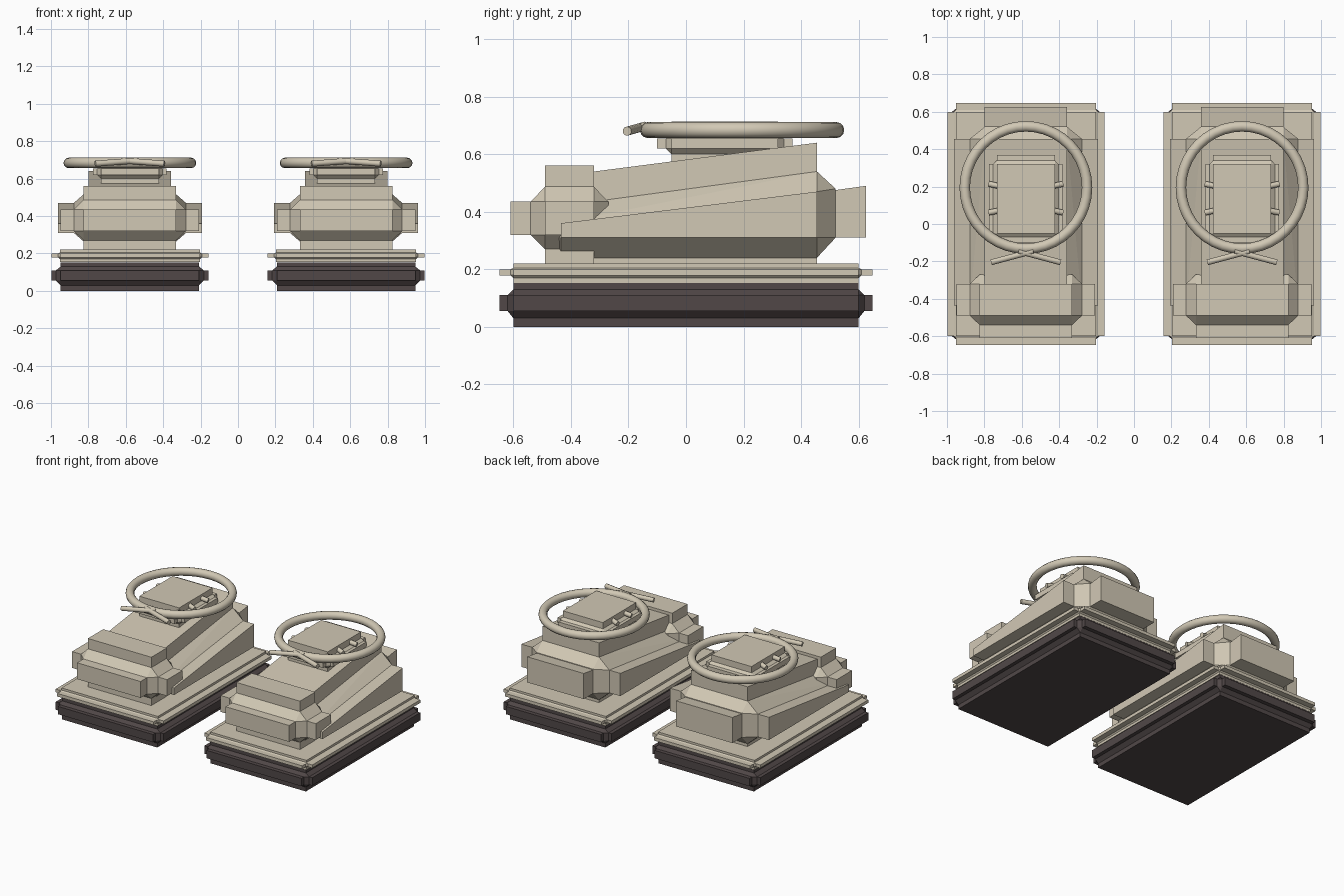
import bpy, bmesh, math
from mathutils import Vector, Matrix

if "Cube" in bpy.data.objects:
    bpy.data.objects.remove(bpy.data.objects["Cube"])


def mat(name, col):
    m = bpy.data.materials.new(name)
    m.diffuse_color = (*col, 1)
    m.use_nodes = True
    m.node_tree.nodes["Principled BSDF"].inputs["Base Color"].default_value = m.diffuse_color
    return m


BEIGE = mat("beige", (0.64, 0.58, 0.46))
DARK = mat("dark_brown", (0.082, 0.064, 0.064))


def wedge(hx, y0, y1, z0, top0, top1=None):
    """Corners of a box whose top may slope from front to back."""
    top1 = top0 if top1 is None else top1
    return [Vector((s * hx, y, z)) for s in (-1, 1)
            for y, t in ((y0, top0), (y1, top1)) for z in (z0, t)]


def add_hull(bm, pts):
    """Adds the convex hull of the points as a closed solid."""
    tmp = bmesh.new()
    for p in pts:
        tmp.verts.new(p)
    res = bmesh.ops.convex_hull(tmp, input=tmp.verts)
    bad = [g for g in res["geom_interior"] + res["geom_unused"]
           if isinstance(g, bmesh.types.BMVert)]
    bmesh.ops.delete(tmp, geom=list(set(bad)), context='VERTS')
    bmesh.ops.dissolve_limit(tmp, angle_limit=0.02, verts=tmp.verts, edges=tmp.edges)
    bmesh.ops.recalc_face_normals(tmp, faces=tmp.faces)
    me = bpy.data.meshes.new("tmp")
    tmp.to_mesh(me)
    tmp.free()
    bm.from_mesh(me)
    bpy.data.meshes.remove(me)


def add_rod(bm, a, b, r, n=10):
    a, b = Vector(a), Vector(b)
    d = b - a
    m = Matrix.Translation((a + b) / 2) @ d.to_track_quat('Z', 'Y').to_matrix().to_4x4()
    bmesh.ops.create_cone(bm, cap_ends=True, segments=n, radius1=r, radius2=r,
                          depth=d.length, matrix=m)


def finish(bm, name, material, smooth=False):
    """Makes a left and a right copy of the part."""
    me = bpy.data.meshes.new(name)
    for f in bm.faces:
        f.smooth = smooth
    bm.to_mesh(me)
    bm.free()
    me.materials.append(material)
    for side, x in (("left", -0.578), ("right", 0.578)):
        ob = bpy.data.objects.new(f"{side}_{name}", me)
        ob.location.x = x
        bpy.context.collection.objects.link(ob)
        if smooth and side == "left":
            bpy.ops.object.select_all(action='DESELECT')
            ob.select_set(True)
            bpy.context.view_layer.objects.active = ob
            bpy.ops.object.shade_smooth_by_angle(angle=math.radians(40))


def block(name, material, chamfered, boxes):
    """A chamfered core with box extensions growing from its faces."""
    bm = bmesh.new()
    add_hull(bm, sum((wedge(*w) for w in chamfered), []))
    for w in boxes:
        add_hull(bm, wedge(*w))
    finish(bm, name, material)


# Sole with a raised rim on each side
block("sole", DARK,
      [(0.395, -0.6, 0.6, 0.055, 0.11), (0.37, -0.62, 0.62, 0.055, 0.11),
       (0.37, -0.6, 0.6, 0.03, 0.13)],
      [(0.37, -0.6, 0.6, 0, 0.152), (0.42, -0.6, 0.6, 0.055, 0.11),
       (0.37, -0.648, 0.648, 0.055, 0.11)])

# Welt plate above the sole
block("welt", BEIGE,
      [(0.385, -0.6, 0.6, 0.18, 0.2), (0.375, -0.61, 0.61, 0.18, 0.2),
       (0.375, -0.6, 0.6, 0.17, 0.205)],
      [(0.375, -0.6, 0.6, 0.153, 0.22), (0.42, -0.6, 0.6, 0.178, 0.2),
       (0.375, -0.648, 0.648, 0.178, 0.2)])

# Toe cap
block("toe", BEIGE,
      [(0.30, -0.49, -0.32, 0.32, 0.435), (0.247, -0.54, -0.27, 0.32, 0.435),
       (0.247, -0.49, -0.32, 0.27, 0.487)],
      [(0.247, -0.49, -0.32, 0.215, 0.56), (0.37, -0.49, -0.32, 0.32, 0.435),
       (0.247, -0.61, -0.4, 0.32, 0.435)])

# Sloping upper and heel
block("upper", BEIGE,
      [(0.30, -0.435, 0.455, 0.31, 0.36, 0.47), (0.22, -0.48, 0.52, 0.31, 0.355, 0.48),
       (0.22, -0.435, 0.455, 0.24, 0.42, 0.54)],
      [(0.22, -0.435, 0.455, 0.215, 0.525, 0.64), (0.385, -0.435, 0.455, 0.31, 0.36, 0.47),
       (0.22, 0.3, 0.625, 0.31, 0.445, 0.49)])

# Ankle block
block("ankle", BEIGE,
      [(0.175, -0.05, 0.32, 0.62, 0.655), (0.155, -0.07, 0.34, 0.62, 0.655),
       (0.155, -0.05, 0.32, 0.60, 0.67)],
      [(0.155, -0.05, 0.32, 0.57, 0.714), (0.197, -0.05, 0.32, 0.62, 0.655),
       (0.155, -0.10, 0.37, 0.62, 0.655)])

# Cuff ring
bm = bmesh.new()
N, M, R, r = 40, 12, 0.327, 0.028
rows = []
for i in range(N):
    a = 2 * math.pi * i / N
    rows.append([bm.verts.new(((R + r * math.cos(b)) * math.cos(a),
                               0.195 + (R + r * math.cos(b)) * math.sin(a),
                               0.684 + r * math.sin(b)))
                 for b in (2 * math.pi * j / M for j in range(M))])
for i in range(N):
    for j in range(M):
        p, q = rows[i], rows[(i + 1) % N]
        k = (j + 1) % M
        bm.faces.new((p[j], q[j], q[k], p[k]))
finish(bm, "cuff_ring", BEIGE, True)

# Crossed lace ends and small side lace stubs
bm = bmesh.new()
for s in (-1, 1):
    add_rod(bm, (-s * 0.04, -0.145, 0.697), (s * 0.185, -0.205, 0.68), 0.016)
    for y, dy in ((0.075, -0.02), (0.2, 0.02)):
        add_rod(bm, (s * 0.13, y, 0.69), (s * 0.197, y + dy * 0.7, 0.675), 0.016)
finish(bm, "laces", BEIGE, True)
